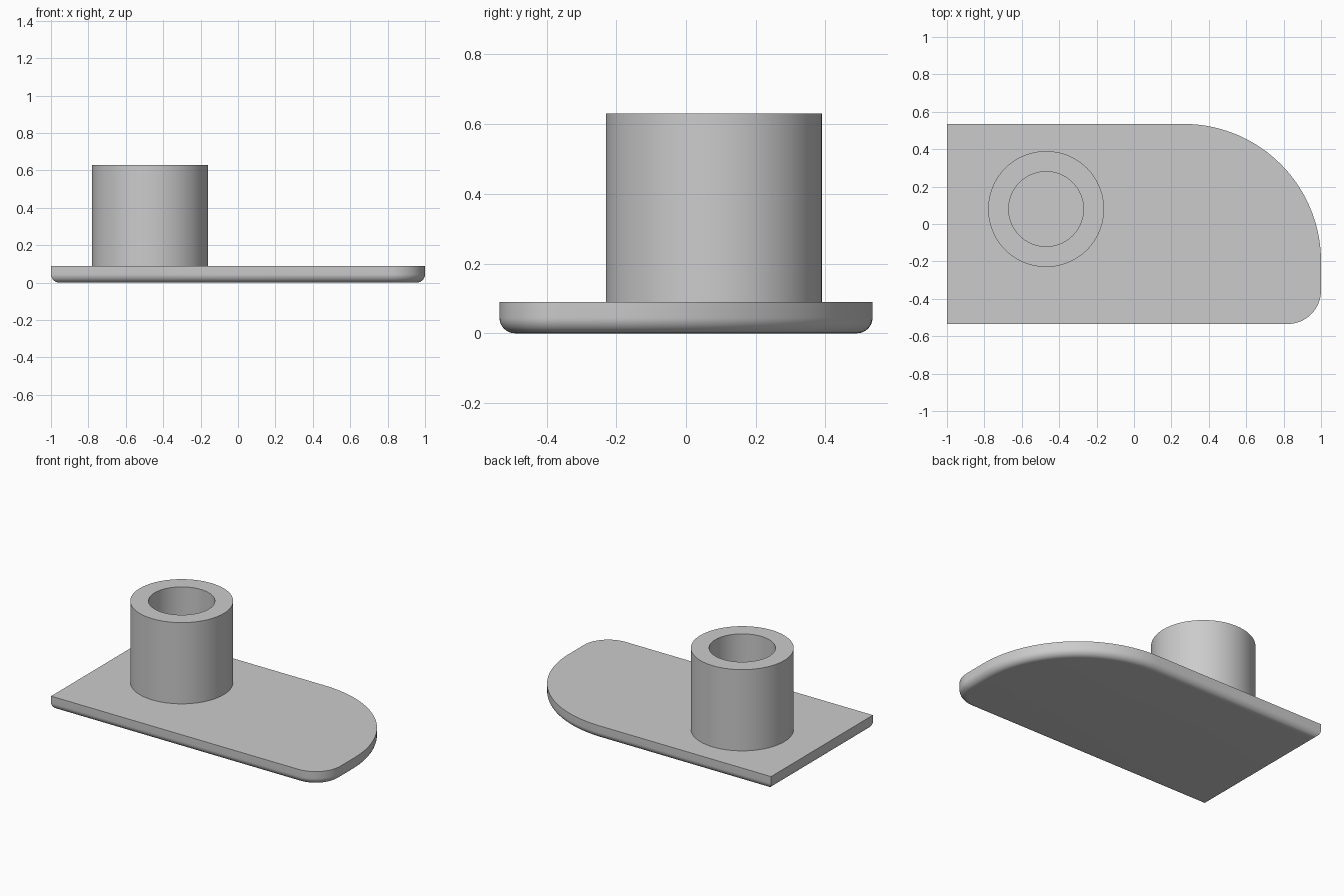
import bpy, bmesh, math

cube = bpy.data.objects.get("Cube")
if cube:
    bpy.data.objects.remove(cube)

# One grey material
GREY = (0.6, 0.6, 0.6, 1)
grey = bpy.data.materials.new("plain grey")
grey.use_nodes = True
grey.diffuse_color = GREY
grey.node_tree.nodes["Principled BSDF"].inputs["Base Color"].default_value = GREY


def skin(name, rings, caps):
    """Join equal-length rings of points into one smooth object."""
    bm = bmesh.new()
    loops = [[bm.verts.new(p) for p in ring] for ring in rings]
    n = len(loops[0])
    for a, b in zip(loops, loops[1:]):
        for i in range(n):
            j = (i + 1) % n
            bm.faces.new((a[i], a[j], b[j], b[i]))
    for k in caps:
        bm.faces.new(loops[k])
    bmesh.ops.recalc_face_normals(bm, faces=bm.faces)
    mesh = bpy.data.meshes.new(name)
    bm.to_mesh(mesh)
    bm.free()
    mesh.materials.append(grey)
    obj = bpy.data.objects.new(name, mesh)
    bpy.context.collection.objects.link(obj)
    bpy.ops.object.select_all(action='DESELECT')
    obj.select_set(True)
    bpy.context.view_layer.objects.active = obj
    bpy.ops.object.shade_smooth_by_angle(angle=math.radians(30))
    return obj


def arc(cx, cy, r, start, end, steps):
    angles = [math.radians(start + (end - start) * i / steps) for i in range(steps + 1)]
    return [(cx + r * math.cos(a), cy + r * math.sin(a)) for a in angles]


# Base plate: square left end, small front corner, large back corner
HALF, THICK, FILLET = 0.535, 0.09, 0.045
SMALL, LARGE = 0.18, 0.735


def outline(inset, z):
    pts = [(-1 + inset, -HALF + inset)]
    pts += arc(1 - SMALL, -HALF + SMALL, SMALL - inset, -90, 0, 16)
    pts += arc(1 - LARGE, HALF - LARGE, LARGE - inset, 0, 90, 40)
    pts.append((-1 + inset, HALF - inset))
    return [(x, y, z) for x, y in pts]


# Rounded lower edge, then the upright rim
STEPS = 12
rings = []
for i in range(STEPS + 1):
    t = math.pi / 2 * i / STEPS
    rings.append(outline(FILLET * (1 - math.sin(t)), FILLET * (1 - math.cos(t))))
rings.append(outline(0, THICK))
skin("base_plate", rings, (0, -1))

# Hollow post, closed by the plate at its foot
profile = [(0.31, THICK - 0.01), (0.31, 0.63), (0.20, 0.63), (0.20, THICK)]
post = [[(x, y, z) for x, y in arc(-0.47, 0.08, r, 0, 360, 72)[:-1]] for r, z in profile]
skin("hollow_post", post, (0,))
